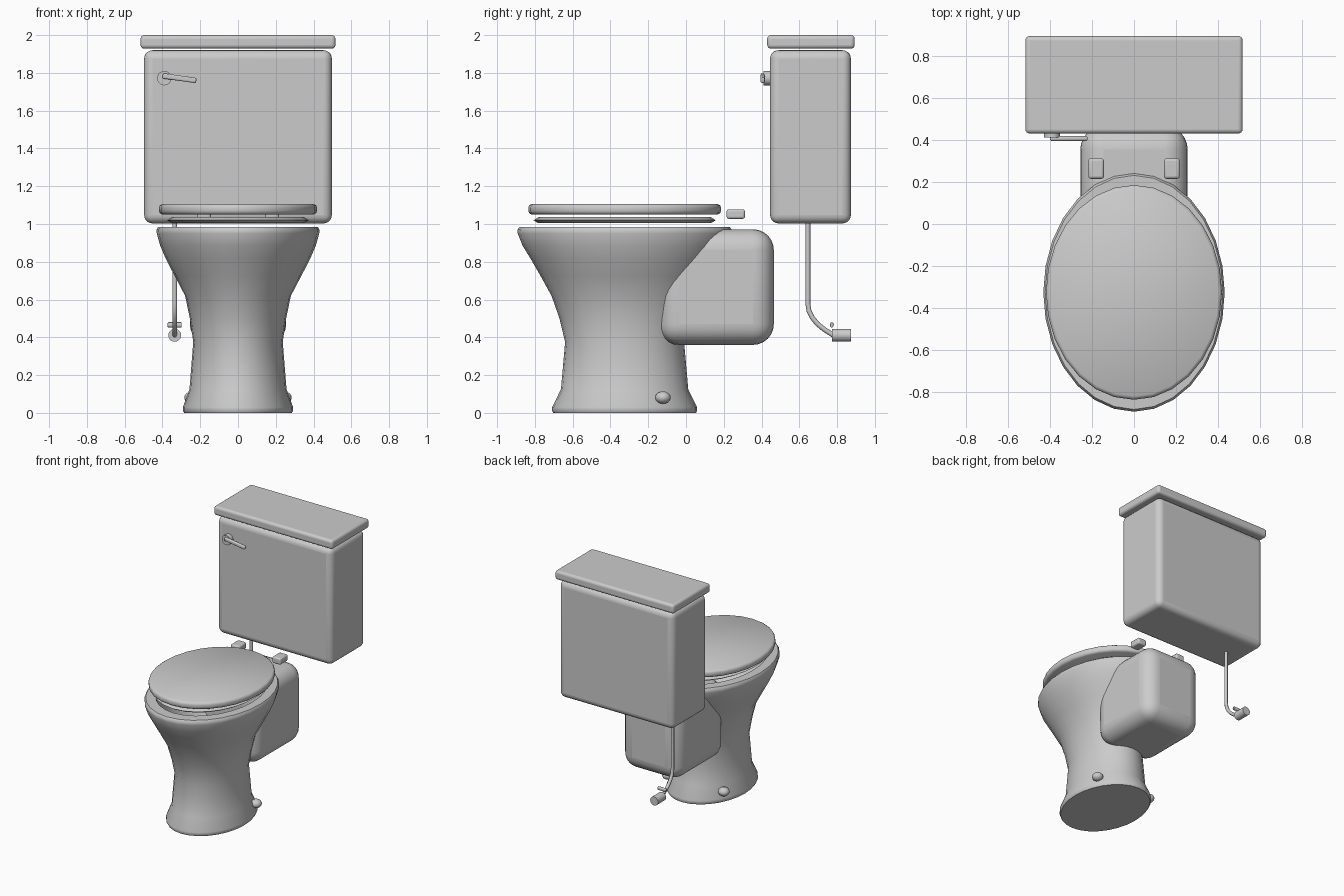
import bpy, bmesh, math

if "Cube" in bpy.data.objects:
    bpy.data.objects.remove(bpy.data.objects["Cube"])

CY = -0.325  # centre of the bowl along y


def finish(obj, bevel=0, segs=4):
    if bevel:
        m = obj.modifiers.new("Bevel", 'BEVEL')
        m.width, m.segments, m.limit_method = bevel, segs, 'ANGLE'
    bpy.ops.object.select_all(action='DESELECT')
    obj.select_set(True)
    bpy.context.view_layer.objects.active = obj
    bpy.ops.object.shade_smooth_by_angle(angle=math.radians(40))
    return obj


def box(name, lo, hi, bevel, segs=4, rot=(0, 0, 0)):
    mid = [(a + b) / 2 for a, b in zip(lo, hi)]
    bpy.ops.mesh.primitive_cube_add(size=1, location=mid, rotation=rot)
    o = bpy.context.object
    o.name = name
    for v in o.data.vertices:
        v.co = [c * (b - a) for c, a, b in zip(v.co, lo, hi)]
    return finish(o, bevel, segs)


def cylinder(name, loc, r, depth, rot, bevel=0, n=20):
    bpy.ops.mesh.primitive_cylinder_add(vertices=n, radius=r, depth=depth,
                                        location=loc, rotation=rot)
    o = bpy.context.object
    o.name = name
    return finish(o, bevel, 2)


def loft(name, rings, n=28, closed=False):
    """Stack of ellipses (rx, ry, z) around the bowl axis, capped or joined end to end."""
    bm = bmesh.new()
    loops = [[bm.verts.new((rx * math.sin(2 * math.pi * i / n),
                            CY - ry * math.cos(2 * math.pi * i / n), z))
              for i in range(n)] for rx, ry, z in rings]
    pairs = list(zip(loops, loops[1:]))
    if closed:
        pairs.append((loops[-1], loops[0]))
    else:
        bm.faces.new(loops[0])
        bm.faces.new(loops[-1])
    for a, b in pairs:
        for i in range(n):
            j = (i + 1) % n
            bm.faces.new((a[i], a[j], b[j], b[i]))
    bmesh.ops.recalc_face_normals(bm, faces=bm.faces)
    mesh = bpy.data.meshes.new(name)
    bm.to_mesh(mesh)
    bm.free()
    o = bpy.data.objects.new(name, mesh)
    bpy.context.collection.objects.link(o)
    return finish(o)


# Pedestal and hollow bowl
loft("bowl", [(.285, .378, 0), (.292, .384, .012), (.292, .384, .03), (.257, .337, .125),
              (.247, .326, .25), (.237, .315, .375), (.255, .345, .5), (.28, .387, .62),
              (.335, .445, .725), (.382, .497, .815), (.412, .54, .885), (.43, .566, .95),
              (.431, .567, .97), (.422, .556, .985), (.355, .475, .985), (.345, .465, .965),
              (.33, .43, .88), (.25, .32, .7), (.12, .16, .58)])

# Seat ring and closed lid
loft("seat", [(.375, .482, 1.02), (.35, .457, 1.036), (.26, .36, 1.036),
              (.235, .335, 1.02), (.26, .36, 1.004), (.35, .457, 1.004)], closed=True)
loft("seat_lid", [(.402, .493, 1.05), (.414, .506, 1.058), (.418, .51, 1.07), (.418, .51, 1.087),
                  (.414, .506, 1.098), (.402, .493, 1.106)])

# Rear trapway block
box("trapway", (-.255, -.147, .36), (.255, .465, .972), .11, 6)

# Hinges and floor bolt caps
for side, s in (("left", -1), ("right", 1)):
    box("hinge_" + side, (s * .18 - .037, .215, 1.027), (s * .18 + .037, .312, 1.078), .012, 3)
    bpy.ops.mesh.primitive_uv_sphere_add(segments=16, ring_count=10, radius=.041,
                                         location=(s * .243, -.122, .081))
    cap = bpy.context.object
    cap.name = "bolt_cap_" + side
    cap.scale.z = .8
    finish(cap)

# Tank and its lid
box("tank", (-.497, .445, 1.003), (.497, .873, 1.92), .045, 5)
box("tank_lid", (-.516, .43, 1.928), (.516, .893, 2), .02, 4)

# Flush lever
ALONG_Y = (math.pi / 2, 0, 0)
ALONG_X = (0, math.pi / 2, 0)
cylinder("lever_mount", (-.39, .43, 1.772), .038, .04, ALONG_Y)
box("lever", (-.4, .395, 1.758), (-.22, .417, 1.786), .008, 3, (0, math.radians(8), 0))

# Supply pipe, bent at the bottom
curve = bpy.data.curves.new("supply_pipe", 'CURVE')
curve.dimensions = '3D'
curve.bevel_depth = .013
curve.bevel_resolution = 2
curve.use_fill_caps = True
path = [(.645, 1.03), (.645, .58), (.651, .54), (.668, .505),
        (.695, .472), (.73, .443), (.785, .408)]
spline = curve.splines.new('POLY')
spline.points.add(len(path) - 1)
for p, (y, z) in zip(spline.points, path):
    p.co = (-.335, y, z, 1)
    p.radius = 1
pipe = bpy.data.objects.new("supply_pipe", curve)
bpy.context.collection.objects.link(pipe)
spline.use_smooth = True

# Shut-off valve and its handle
cylinder("valve", (-.335, .824, .411), .034, .1, ALONG_Y)
handle = cylinder("valve_handle", (-.335, .772, .466), .014, .074, ALONG_X, .004, 12)
handle.scale.y = .75
